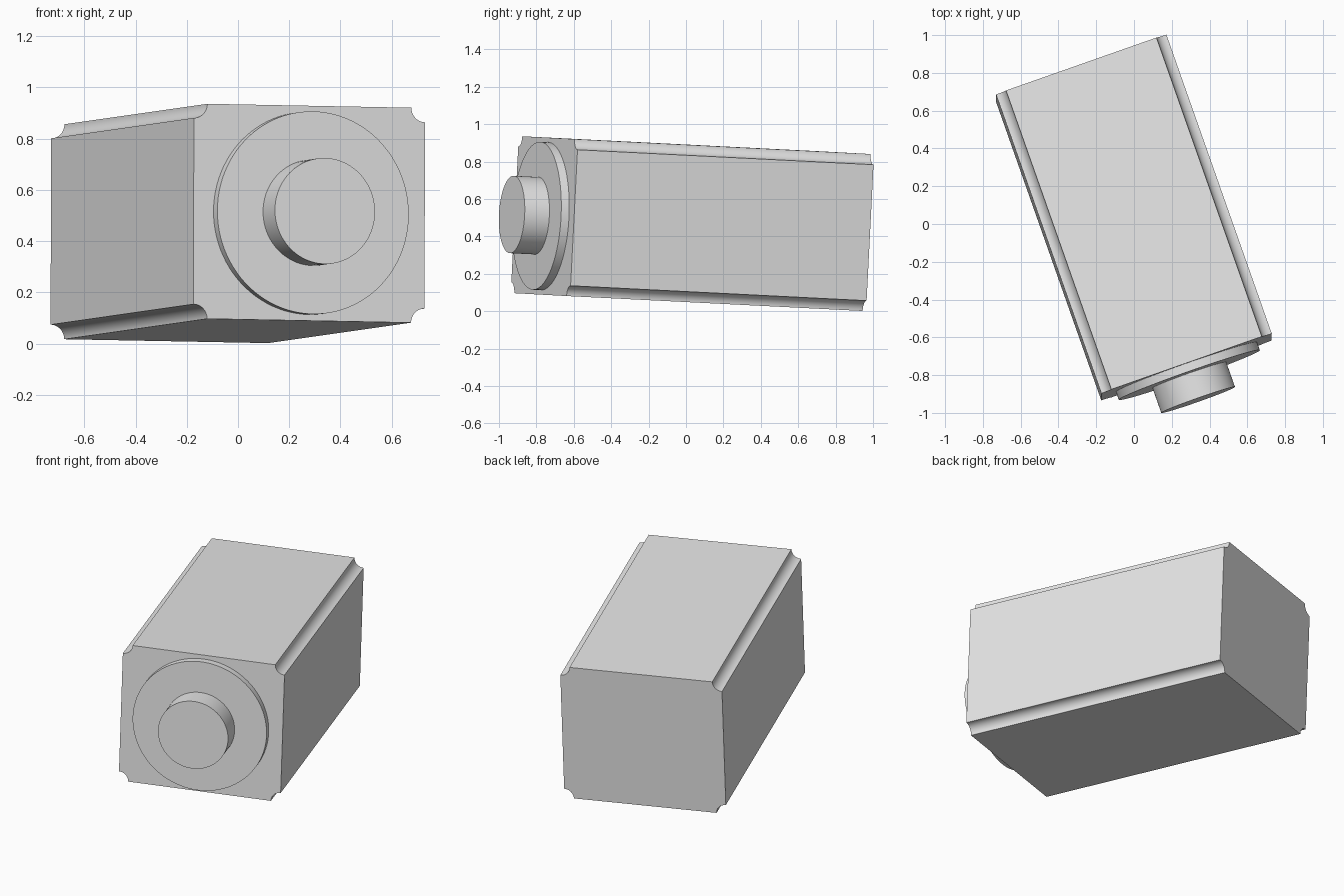
import bpy, bmesh, math
from mathutils import Matrix, Vector

old = bpy.data.objects.get("Cube")
if old:
    bpy.data.objects.remove(old, do_unlink=True)

grey = bpy.data.materials.new("plain grey")
grey.use_nodes = True
grey.diffuse_color = (0.8, 0.8, 0.8, 1)
grey.node_tree.nodes["Principled BSDF"].inputs["Base Color"].default_value = (0.8, 0.8, 0.8, 1)

# Tilted frame: origin at the middle of the housing's front face, local y runs backwards
back = Vector((-0.332, 0.942, -0.0475)).normalized()
side = Vector((0.942, 0.3325, -0.018))
side = (side - back * side.dot(back)).normalized()
up = side.cross(back)
frame = Matrix((side, back, up)).transposed().to_4x4()
frame.translation = (0.278, -0.757, 0.5085)

WIDTH, HEIGHT, LENGTH, GROOVE = 0.956, 0.84, 1.68, 0.056


def extrude_part(name, outline, y0, y1):
    """Extrude a closed x-z outline between two depths."""
    bm = bmesh.new()
    face = bm.faces.new([bm.verts.new((x, y0, z)) for x, z in outline])
    result = bmesh.ops.extrude_face_region(bm, geom=[face], use_keep_orig=True)
    moved = [v for v in result["geom"] if isinstance(v, bmesh.types.BMVert)]
    bmesh.ops.translate(bm, verts=moved, vec=(0, y1 - y0, 0))
    bmesh.ops.recalc_face_normals(bm, faces=bm.faces)
    mesh = bpy.data.meshes.new(name)
    bm.to_mesh(mesh)
    bm.free()
    mesh.materials.append(grey)
    obj = bpy.data.objects.new(name, mesh)
    bpy.context.collection.objects.link(obj)
    obj.matrix_world = frame
    bpy.ops.object.select_all(action="DESELECT")
    obj.select_set(True)
    bpy.context.view_layer.objects.active = obj
    bpy.ops.object.shade_smooth_by_angle(angle=math.radians(30))
    return obj


def circle(radius, steps=96):
    angles = [math.tau * i / steps for i in range(steps)]
    return [(radius * math.cos(a), radius * math.sin(a)) for a in angles]


def grooved_rectangle(steps=12):
    """Rectangle with a concave quarter circle cut from each corner."""
    points = []
    for corner, (sx, sz) in enumerate([(1, 1), (-1, 1), (-1, -1), (1, -1)]):
        start = -math.pi / 2 + corner * math.pi / 2
        for i in range(steps + 1):
            a = start - i / steps * math.pi / 2
            points.append((sx * WIDTH / 2 + GROOVE * math.cos(a),
                           sz * HEIGHT / 2 + GROOVE * math.sin(a)))
    return points


# Housing with four grooved edges, then the round flange and shaft at the front
extrude_part("housing", grooved_rectangle(), 0, LENGTH)
extrude_part("front_flange", circle(0.396), 0, -0.045)
extrude_part("front_shaft", circle(0.207), -0.045, -0.185)
